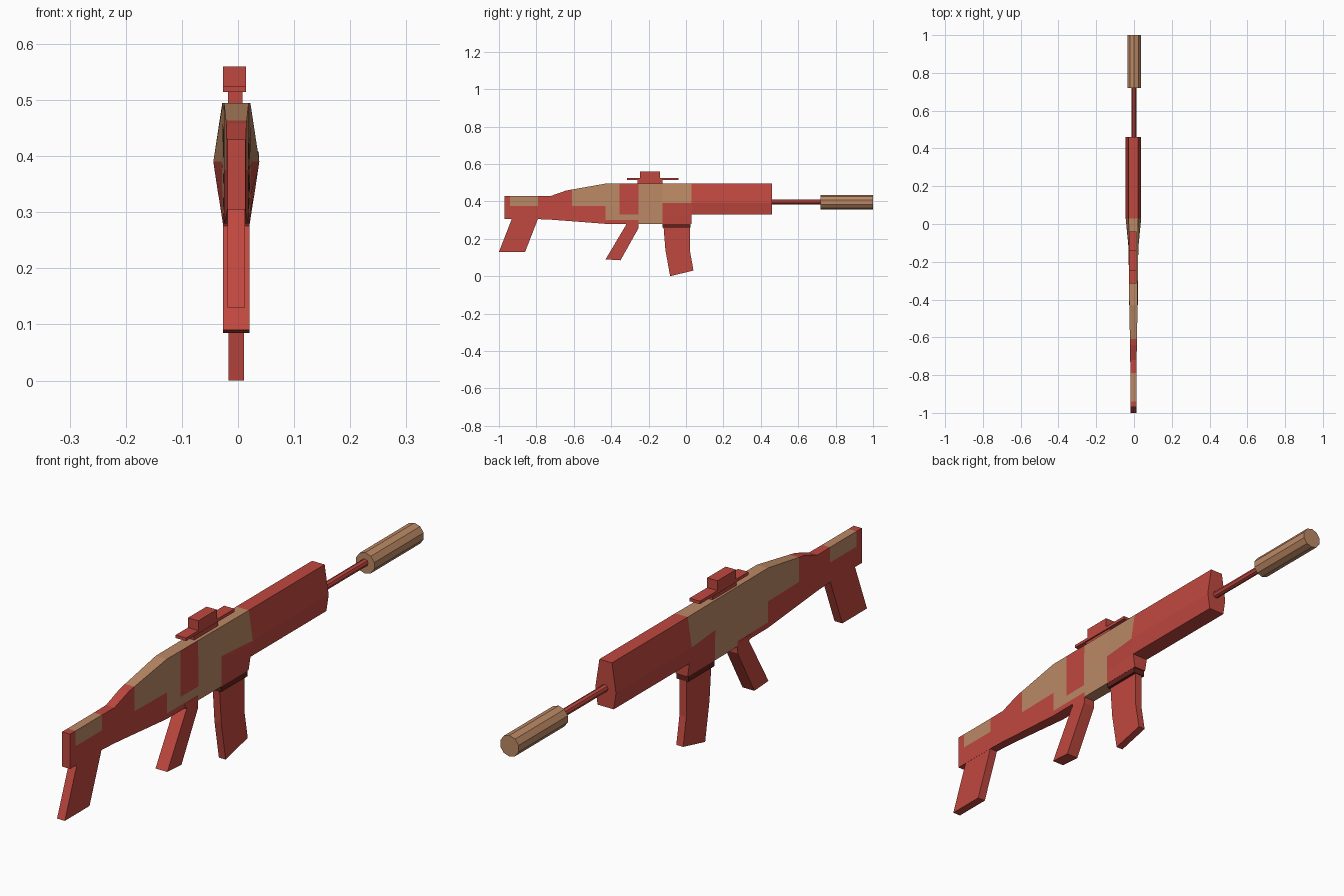
import bpy, bmesh, math
from mathutils import Matrix, Vector

if "Cube" in bpy.data.objects:
    bpy.data.objects.remove(bpy.data.objects["Cube"])


def material(name, rgb):
    m = bpy.data.materials.new(name)
    m.diffuse_color = (*rgb, 1)
    m.use_nodes = True
    m.node_tree.nodes["Principled BSDF"].inputs["Base Color"].default_value = m.diffuse_color
    return m


RED = material("red", (0.53, 0.065, 0.05))
TAN = material("tan", (0.50, 0.25, 0.13))
DARK = material("dark_red", (0.12, 0.015, 0.012))


def finish(bm, name, mats):
    bmesh.ops.recalc_face_normals(bm, faces=bm.faces)
    me = bpy.data.meshes.new(name)
    bm.to_mesh(me)
    bm.free()
    for m in mats:
        me.materials.append(m)
    ob = bpy.data.objects.new(name, me)
    bpy.context.collection.objects.link(ob)
    return ob


def plate(name, pts, half, cx=-0.003, mat=RED):
    """Side profile in (y, z), extruded across x."""
    bm = bmesh.new()
    f = bm.faces.new([bm.verts.new((cx - half, y, z)) for y, z in pts])
    r = bmesh.ops.extrude_face_region(bm, geom=[f])
    bmesh.ops.translate(bm, vec=(2 * half, 0, 0),
                        verts=[v for v in r["geom"] if isinstance(v, bmesh.types.BMVert)])
    return finish(bm, name, [mat])


def box(name, y0, y1, z0, z1, half, cx=-0.003, mat=RED):
    return plate(name, [(y0, z0), (y1, z0), (y1, z1), (y0, z1)], half, cx, mat)


def tube(name, y0, y1, r, sides, cx, cz, mat):
    bm = bmesh.new()
    rot = Matrix.Rotation(math.pi / 2, 4, 'X')
    bmesh.ops.create_cone(bm, cap_ends=True, segments=sides, radius1=r, radius2=r,
                          depth=y1 - y0,
                          matrix=Matrix.Translation((cx, (y0 + y1) / 2, cz)) @ rot)
    return finish(bm, name, [mat])


def hex_loft(stations, cx=-0.003):
    """Six-sided sections (y, bottom, middle, top, bottom half, middle half, top half)."""
    bm = bmesh.new()
    rings = []
    for y, zb, zm, zt, wb, wm, wt in stations:
        sec = [(-wb, zb), (wb, zb), (wm, zm), (wt, zt), (-wt, zt), (-wm, zm)]
        rings.append([bm.verts.new((cx + x, y, z)) for x, z in sec])
    for a, b in zip(rings, rings[1:]):
        for i in range(6):
            j = (i + 1) % 6
            bm.faces.new((a[i], a[j], b[j], b[i]))
    bm.faces.new(rings[0])
    bm.faces.new(rings[-1])
    return bm


# Receiver and stock, cut along the colour patch borders
bm = hex_loft([
    (-0.97, 0.305, 0.38, 0.43, 0.016, 0.016, 0.016),
    (-0.79, 0.305, 0.38, 0.43, 0.016, 0.016, 0.016),
    (-0.72, 0.302, 0.38, 0.43, 0.017, 0.017, 0.017),
    (-0.64, 0.296, 0.38, 0.458, 0.018, 0.018, 0.018),
    (-0.43, 0.28, 0.39, 0.495, 0.022, 0.022, 0.022),
    (-0.125, 0.28, 0.39, 0.495, 0.024, 0.026, 0.024),
    (0.03, 0.28, 0.39, 0.495, 0.024, 0.041, 0.025)])
cuts = [((0, y, 0), (0, 1, 0)) for y in (-0.94, -0.61, -0.355, -0.255)]
cuts += [((0, 0, z), (0, 0, 1)) for z in (0.30, 0.33, 0.375, 0.39)]
for co, no in cuts:
    bmesh.ops.bisect_plane(bm, geom=bm.verts[:] + bm.edges[:] + bm.faces[:],
                           plane_co=co, plane_no=no, dist=1e-5)
# Tan patches: y start, y end, lowest z
PATCHES = [(-0.94, -0.79, 0.375), (-0.61, -0.43, 0.375), (-0.43, -0.255, 0.30),
           (-0.255, -0.125, 0.27), (-0.125, 0.03, 0.39)]
for f in bm.faces:
    c = f.calc_center_median()
    tan = any(a < c.y < b - 1e-4 and c.z > z for a, b, z in PATCHES)
    if -0.355 < c.y < -0.255 and c.z > 0.33 and c.x > 0:
        tan = False
    f.material_index = int(tan)
finish(bm, "receiver_and_stock", [RED, TAN])

# Handguard
finish(hex_loft([(y, 0.33, 0.39, 0.495, 0.032, 0.041, 0.025) for y in (0.03, 0.46)]),
       "handguard", [RED])

# Barrel and muzzle tube
tube("barrel", 0.44, 0.74, 0.013, 8, 0.0, 0.397, RED)
tube("muzzle_tube", 0.72, 1.0, 0.038, 10, 0.001, 0.395, TAN)

# Stock leg, grip and magazine
plate("stock_leg", [(-0.93, 0.31), (-1.0, 0.13), (-0.86, 0.13), (-0.79, 0.31)], 0.0155)
plate("grip", [(-0.335, 0.295), (-0.32, 0.275), (-0.43, 0.09), (-0.35, 0.085),
               (-0.255, 0.255), (-0.255, 0.295)], 0.0235)
box("magazine_well", -0.125, 0.025, 0.26, 0.285, 0.0235, mat=DARK)
plate("magazine", [(-0.12, 0.265), (-0.11, 0.14), (-0.085, 0.0), (0.04, 0.03),
                   (0.022, 0.13), (0.022, 0.265)], 0.0135)

# Sight on top
box("sight_mount", -0.26, -0.125, 0.49, 0.516, 0.013, -0.005)
box("sight_plate", -0.315, -0.04, 0.514, 0.525, 0.0205, -0.0065)
box("sight_block", -0.245, -0.14, 0.525, 0.56, 0.0205, -0.0065)
